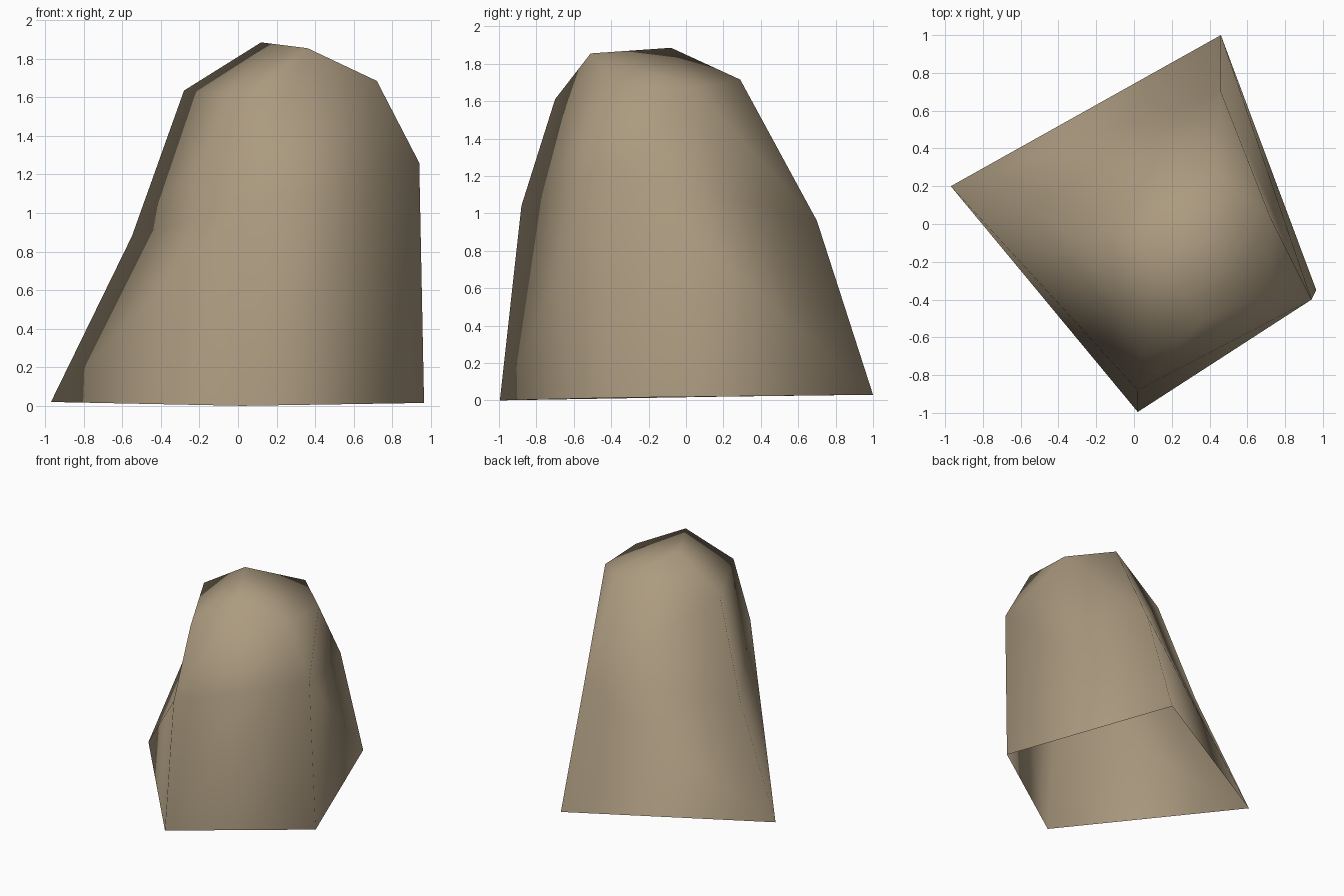
import bpy, bmesh

if "Cube" in bpy.data.objects:
    bpy.data.objects.remove(bpy.data.objects["Cube"])

# Rock colour
stone = bpy.data.materials.new("tan_stone")
stone.diffuse_color = (0.41, 0.325, 0.215, 1.0)
stone.use_nodes = True
stone.node_tree.nodes["Principled BSDF"].inputs["Base Color"].default_value = stone.diffuse_color

bm = bmesh.new()


def ring(points):
    return [bm.verts.new(p) for p in points]


# Corner order in each ring: left, front, right, back
base = ring([(-0.97, 0.20, 0.02), (0.02, -0.995, 0.0),
             (0.965, -0.35, 0.015), (0.46, 1.0, 0.03)])
mid = ring([(-0.55, 0.07, 0.88), (0.02, -0.88, 1.04),
            (0.94, -0.40, 1.26), (0.46, 0.70, 0.96)])
left, front, right, shoulder, back = ring([
    (-0.28, -0.05, 1.635), (0.05, -0.70, 1.61), (0.72, -0.37, 1.685),
    (0.72, 0.04, 1.67), (0.42, 0.29, 1.715)])
peak, front_peak = ring([(0.12, -0.08, 1.885), (0.36, -0.51, 1.855)])

# Lower walls, each folded along its outward diagonal; the underside stays open
for i in range(4):
    j = (i + 1) % 4
    if i < 2:
        bm.faces.new((base[i], base[j], mid[j]))
        bm.faces.new((base[i], mid[j], mid[i]))
    else:
        bm.faces.new((base[i], base[j], mid[i]))
        bm.faces.new((base[j], mid[j], mid[i]))

# Upper walls and crown
ml, mf, mr, mb = mid
for tri in ((ml, mf, front), (ml, front, left),
            (mf, front_peak, front), (mf, mr, front_peak), (mr, right, front_peak),
            (mr, mb, shoulder), (mr, shoulder, right), (mb, back, shoulder),
            (mb, ml, left), (mb, left, back),
            (left, front, peak), (front, front_peak, peak),
            (front_peak, right, shoulder), (front_peak, shoulder, peak),
            (peak, shoulder, back), (peak, back, left)):
    bm.faces.new(tri)

# Smooth shading over the whole rock
for f in bm.faces:
    f.smooth = True

mesh = bpy.data.meshes.new("rock")
bm.to_mesh(mesh)
bm.free()
mesh.materials.append(stone)
rock = bpy.data.objects.new("rock", mesh)
bpy.context.collection.objects.link(rock)
